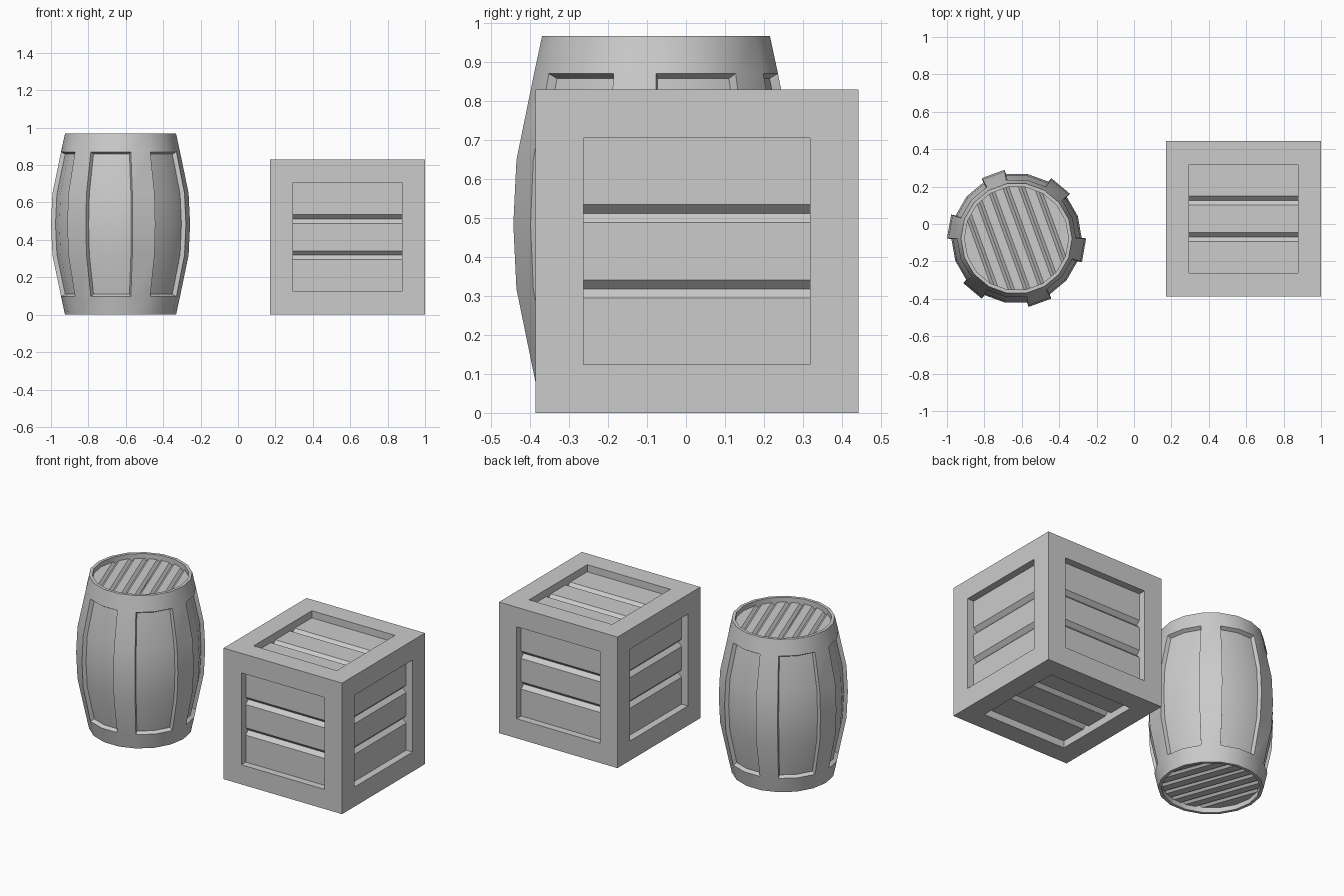
import bpy, bmesh, math
from mathutils import Vector

if "Cube" in bpy.data.objects:
    bpy.data.objects.remove(bpy.data.objects["Cube"])


def finish(bm, name, smooth=None):
    bmesh.ops.recalc_face_normals(bm, faces=bm.faces)
    me = bpy.data.meshes.new(name)
    bm.to_mesh(me)
    bm.free()
    ob = bpy.data.objects.new(name, me)
    bpy.context.collection.objects.link(ob)
    if smooth:
        bpy.ops.object.select_all(action='DESELECT')
        ob.select_set(True)
        bpy.context.view_layer.objects.active = ob
        bpy.ops.object.shade_smooth_by_angle(angle=math.radians(smooth))
    return ob


def cut_grooves(bm, face, across, offsets, half, depth):
    """Cut V grooves between planks on a flat face."""
    inward = -face.normal.copy()
    centre = face.calc_center_median()
    geom = [face] + list(face.edges) + list(face.verts)
    valley = set()
    for o in offsets:
        for d in (-half, half, 0):
            r = bmesh.ops.bisect_plane(bm, geom=geom, dist=1e-5, plane_no=across,
                                       plane_co=centre + across * (o + d))
            geom = r['geom']
            if d == 0:
                valley |= {v for v in r['geom_cut'] if isinstance(v, bmesh.types.BMVert)}
    for v in valley:
        v.co += inward * depth


# Crate: framed cube with recessed, grooved plank panels
SIZE = 0.83
bm = bmesh.new()
bmesh.ops.create_cube(bm, size=SIZE)
bmesh.ops.translate(bm, verts=bm.verts, vec=(0.585, 0.028, SIZE / 2))
panels = list(bm.faces)
bmesh.ops.inset_individual(bm, faces=panels, thickness=0.124, use_even_offset=True)
bmesh.ops.inset_individual(bm, faces=panels, thickness=0, depth=-0.045)
bm.normal_update()
for f in panels:
    across = Vector((0, 1, 0)) if abs(f.normal.z) > 0.5 else Vector((0, 0, 1))
    cut_grooves(bm, f, across, (-0.097, 0.097), 0.0235, 0.024)
finish(bm, "crate")

# Barrel: 18-sided bulging body
N, H, CX, CY = 18, 0.968, -0.628, -0.077
RIM_R, HEAD_DROP = 0.278, 0.03
profile = [(RIM_R, HEAD_DROP), (RIM_R, 0), (0.297, 0), (0.318, 0.097), (0.364, 0.319),
           (0.372, H / 2), (0.364, H - 0.319), (0.318, H - 0.097), (0.297, H),
           (RIM_R, H), (RIM_R, H - HEAD_DROP)]
bm = bmesh.new()
rings = []
for r, z in profile:
    rings.append([bm.verts.new((CX + r * math.cos(2 * math.pi * i / N),
                                CY + r * math.sin(2 * math.pi * i / N), z)) for i in range(N)])
rows = []
for a, b in zip(rings, rings[1:]):
    rows.append([bm.faces.new((a[i], a[(i + 1) % N], b[(i + 1) % N], b[i])) for i in range(N)])
heads = [bm.faces.new(rings[0][::-1]), bm.faces.new(rings[-1])]
bmesh.ops.recalc_face_normals(bm, faces=bm.faces)

# Sunken stave panels, two sides wide, leaving one-side ribs between
for k in range(0, N, 3):
    region = [rows[j][i] for j in range(3, 7) for i in (k, k + 1)]
    bmesh.ops.inset_region(bm, faces=region, thickness=0.008, depth=-0.023,
                           use_even_offset=True, use_boundary=True)

# Plank grooves on both barrel heads
bm.normal_update()
across = Vector((math.cos(math.radians(20)), math.sin(math.radians(20)), 0))
step = 2 * RIM_R / 7
for f in heads:
    cut_grooves(bm, f, across, [step * (i - 2.5) for i in range(6)], 0.016, 0.014)
finish(bm, "barrel", 30)
